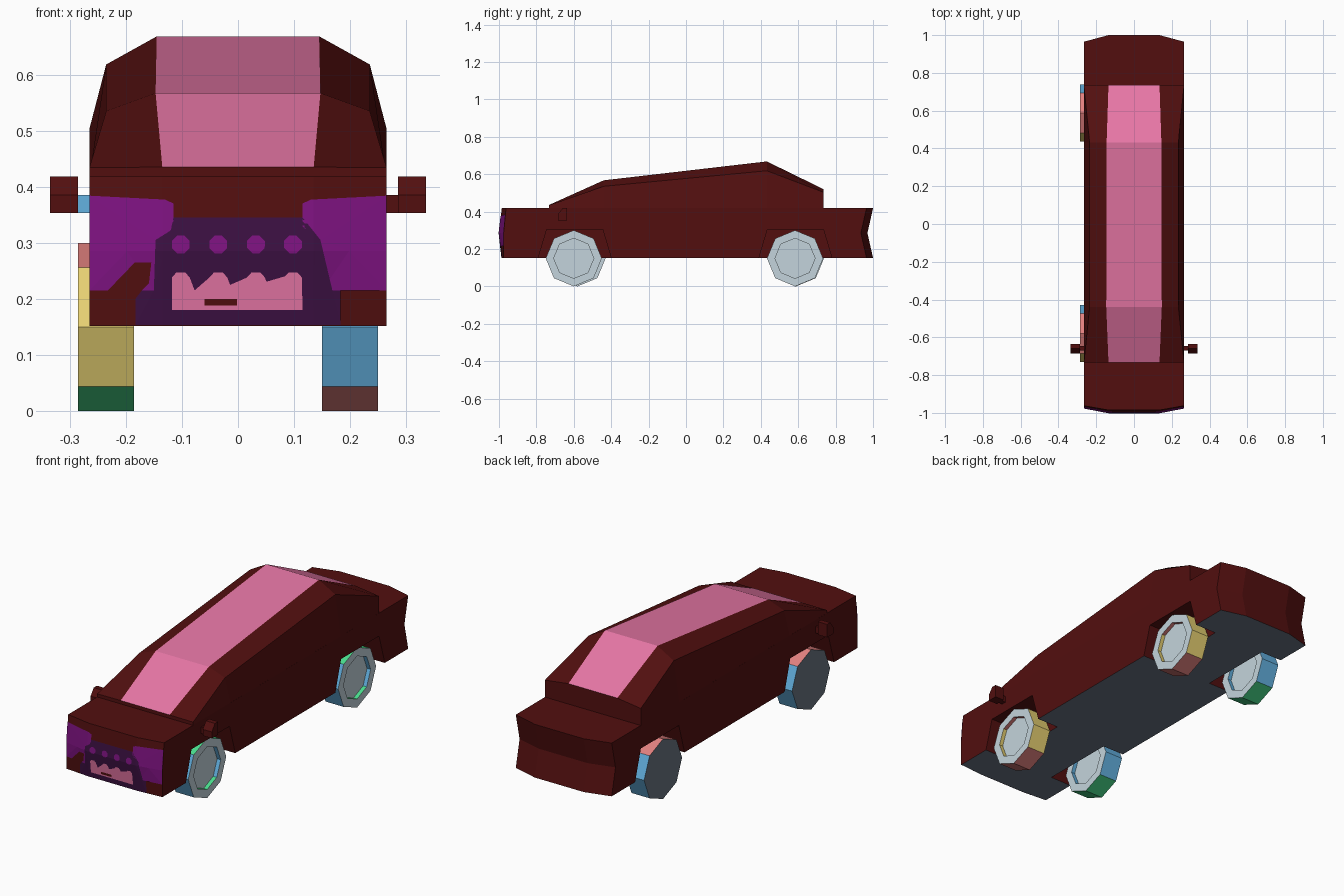
import bpy, bmesh, math
from mathutils import Vector

if "Cube" in bpy.data.objects:
    bpy.data.objects.remove(bpy.data.objects["Cube"])


def material(name, r, g, b):
    m = bpy.data.materials.new(name)
    lin = [(c / 255 / 12.92) if c < 11 else ((c / 255 + 0.055) / 1.055) ** 2.4 for c in (r, g, b)]
    m.diffuse_color = (*lin, 1)
    m.use_nodes = True
    m.node_tree.nodes["Principled BSDF"].inputs["Base Color"].default_value = m.diffuse_color
    return m


RED = material("dark_red", 82, 15, 15)
PINK = material("pink", 230, 118, 165)
PURPLE = material("purple", 125, 18, 128)
DARK = material("dark_purple", 60, 16, 66)
YELLOW = material("yellow", 232, 210, 115)
BLUE = material("blue", 100, 178, 225)
SALMON = material("salmon", 228, 130, 128)
GREEN = material("green", 75, 222, 142)
GREY = material("light_grey", 196, 212, 220)
SLATE = material("slate", 105, 116, 130)


def finish(name, bm, mats, rule=None, recalc=True):
    if recalc:
        bmesh.ops.recalc_face_normals(bm, faces=bm.faces)
    bm.normal_update()
    if rule:
        for f in bm.faces:
            f.material_index = rule(f)
    me = bpy.data.meshes.new(name)
    bm.to_mesh(me)
    bm.free()
    for m in mats:
        me.materials.append(m)
    ob = bpy.data.objects.new(name, me)
    bpy.context.collection.objects.link(ob)
    return ob


def prism(name, profile, x0, x1, mats, rule=None):
    """Extrude a (y, z) profile along x."""
    bm = bmesh.new()
    a = [bm.verts.new((x0, y, z)) for y, z in profile]
    b = [bm.verts.new((x1, y, z)) for y, z in profile]
    bm.faces.new(a)
    bm.faces.new(b)
    n = len(a)
    for i in range(n):
        bm.faces.new((a[i], a[(i + 1) % n], b[(i + 1) % n], b[i]))
    return finish(name, bm, mats, rule)


# Lower body: bowed nose and tail, tail pinched at mid height
XS, ZS = (-0.265, -0.135, 0.135, 0.265), (0.152, 0.285, 0.418)
NOSE = {True: (-0.985, -1.0, -0.985), False: (-0.975, -0.975, -0.962)}
TAIL = {True: (1.0, 0.97, 1.0), False: (0.965, 0.935, 0.965)}


def lower_body():
    bm = bmesh.new()
    ends = [[[bm.verts.new((x, e[abs(x) < 0.2][k], z)) for k, z in enumerate(ZS)] for x in XS]
            for e in (NOSE, TAIL)]
    f, r = ends
    for g in ends:
        for i in range(3):
            for k in range(2):
                bm.faces.new((g[i][k], g[i + 1][k], g[i + 1][k + 1], g[i][k + 1]))
    for i in range(3):
        for k in (0, 2):
            bm.faces.new((f[i][k], f[i + 1][k], r[i + 1][k], r[i][k]))
    for i in (0, 3):
        for k in range(2):
            bm.faces.new((f[i][k], f[i][k + 1], r[i][k + 1], r[i][k]))
    return finish("lower_body", bm, [RED, SLATE], lambda p: int(p.normal.z < -0.9))


body = lower_body()

# Wheel arches cut into the body
for side in (-1, 1):
    for yc in (-0.595, 0.585):
        arch = [(yc - 0.2, 0.10), (yc + 0.2, 0.10), (yc + 0.195, 0.152),
                (yc + 0.15, 0.303), (yc - 0.15, 0.303), (yc - 0.195, 0.152)]
        cutter = prism("arch_cutter", arch, side * 0.145, side * 0.4, [RED])
        mod = body.modifiers.new("arch", 'BOOLEAN')
        mod.operation, mod.solver, mod.object = 'DIFFERENCE', 'EXACT', cutter
        bpy.context.view_layer.objects.active = body
        bpy.ops.object.modifier_apply(modifier=mod.name)
        bpy.data.objects.remove(cutter)


# Cabin: loft through four sections (y, roof half width, roof z, shoulder x, shoulder z)
def cabin():
    sections = [(-0.733, 0.135, 0.435, 0.265, 0.434), (-0.44, 0.147, 0.567, 0.235, 0.535),
                (0.432, 0.145, 0.668, 0.235, 0.618), (0.735, 0.135, 0.52, 0.265, 0.503)]
    bm = bmesh.new()
    rings = []
    for y, w, z, sx, sz in sections:
        half = [(0.265, 0.417), (sx, sz), (w, z)]
        pts = [(-x, h) for x, h in half] + half[::-1]
        rings.append([bm.verts.new((x, y, h)) for x, h in pts])
    glass = []
    for a, b in zip(rings, rings[1:]):
        for i in range(5):
            face = bm.faces.new((a[i], a[i + 1], b[i + 1], b[i]))
            face.material_index = int(i == 2)
    bm.faces.new(rings[0])
    bm.faces.new(rings[-1])
    finish("cabin", bm, [RED, PINK])


cabin()


# Wheels: octagon with recessed hub on the +x face, tread coloured by direction
def wheel(name, x0, yc, flip):
    bm = bmesh.new()

    def ring(x, r):
        return [bm.verts.new((x, yc + r * math.sin(i * math.pi / 4), 0.15 + r * math.cos(i * math.pi / 4)))
                for i in range(8)]
    rings = [ring(x0, 0.15), ring(x0 + 0.1, 0.15), ring(x0 + 0.1, 0.107), ring(x0 + 0.08, 0.107)]
    for a, b in zip(rings, rings[1:]):
        for i in range(8):
            j = (i + 1) % 8
            bm.faces.new((a[i], a[j], b[j], b[i]))
    bm.faces.new(rings[0])
    bm.faces.new(rings[-1])

    def rule(f):
        n = f.normal
        if abs(n.x) > 0.9:
            return 4 if n.x > 0 else 5
        y, z = n.y * flip, n.z * flip
        if abs(y) > abs(z):
            return 0 if y < 0 else 1
        return 2 if z > 0 else 3
    finish(name, bm, [YELLOW, BLUE, SALMON, GREEN, GREY, SLATE], rule)


wheel("front_left_wheel", -0.285, -0.58, 1)
wheel("rear_left_wheel", -0.285, 0.588, 1)
wheel("front_right_wheel", 0.15, -0.6, -1)
wheel("rear_right_wheel", 0.15, 0.583, -1)

# Door mirrors with stems
for side, label in ((-1, "left"), (1, "right")):
    prism(label + "_mirror", [(-0.685, 0.353), (-0.635, 0.353), (-0.635, 0.418), (-0.66, 0.418), (-0.685, 0.385)],
          side * 0.285, side * 0.335, [RED])
    prism(label + "_mirror_stem", [(-0.67, 0.353), (-0.645, 0.353), (-0.645, 0.385), (-0.67, 0.385)],
          side * 0.263, side * 0.285, [RED, BLUE], lambda f: int(side < 0 and f.normal.y < -0.9))


# Painted nose details: thin skins laid over the bowed nose
def nose_y(x, z):
    k = 0 if z < ZS[1] else 1
    t = (z - ZS[k]) / (ZS[k + 1] - ZS[k])
    s = max(0.0, (abs(x) - 0.135) / 0.13)
    mid, edge = (e[k] * (1 - t) + e[k + 1] * t for e in (NOSE[True], NOSE[False]))
    return mid * (1 - s) + edge * s


def skin(name, outline, mat, lift):
    bm = bmesh.new()
    bm.faces.new([bm.verts.new((x, 0, z)) for x, z in outline])
    bmesh.ops.triangulate(bm, faces=bm.faces[:])
    for co, no in (((0.135, 0, 0), (1, 0, 0)), ((-0.135, 0, 0), (1, 0, 0)), ((0, 0, 0.285), (0, 0, 1))):
        bmesh.ops.bisect_plane(bm, geom=bm.verts[:] + bm.edges[:] + bm.faces[:],
                               plane_co=Vector(co), plane_no=Vector(no))
    bmesh.ops.triangulate(bm, faces=bm.faces[:])
    for v in bm.verts:
        v.co.y = nose_y(v.co.x, v.co.z) - lift
    bm.normal_update()
    for f in bm.faces:
        if f.normal.y > 0:
            f.normal_flip()
    return finish(name, bm, [mat], recalc=False)


half = [(0.183, 0.153), (0.183, 0.215), (0.15, 0.215), (0.147, 0.305), (0.12, 0.322), (0.115, 0.345)]
skin("bumper", half + [(-x, z) for x, z in half[::-1]], DARK, 0.002)
lamp = [(0.265, 0.215), (0.265, 0.384), (0.13, 0.377), (0.115, 0.37), (0.115, 0.33),
        (0.12, 0.322), (0.147, 0.305), (0.15, 0.215)]
for s, label in ((-1, "left"), (1, "right")):
    skin(label + "_headlight", [(s * x, z) for x, z in lamp], PURPLE, 0.002)

# Round vents and toothed grille
centres = [-0.102, -0.035, 0.032, 0.098]
for c in centres:
    skin("vent", [(c + 0.017 * math.cos(i * math.pi / 4 + 0.39), 0.297 + 0.017 * math.sin(i * math.pi / 4 + 0.39))
                  for i in range(8)], PURPLE, 0.004)
teeth = [(0.115, 0.18), (-0.118, 0.18)]
for c in centres:
    teeth += [(c - 0.016, 0.238), (c - 0.008, 0.247), (c + 0.008, 0.247), (c + 0.016, 0.238)]
    if c != centres[-1]:
        teeth += [(c + 0.025, 0.214), (c + 0.042, 0.214)]
skin("grille", teeth, PINK, 0.004)
skin("grille_slot", [(-0.06, 0.188), (-0.002, 0.188), (-0.002, 0.2), (-0.06, 0.2)], RED, 0.006)
